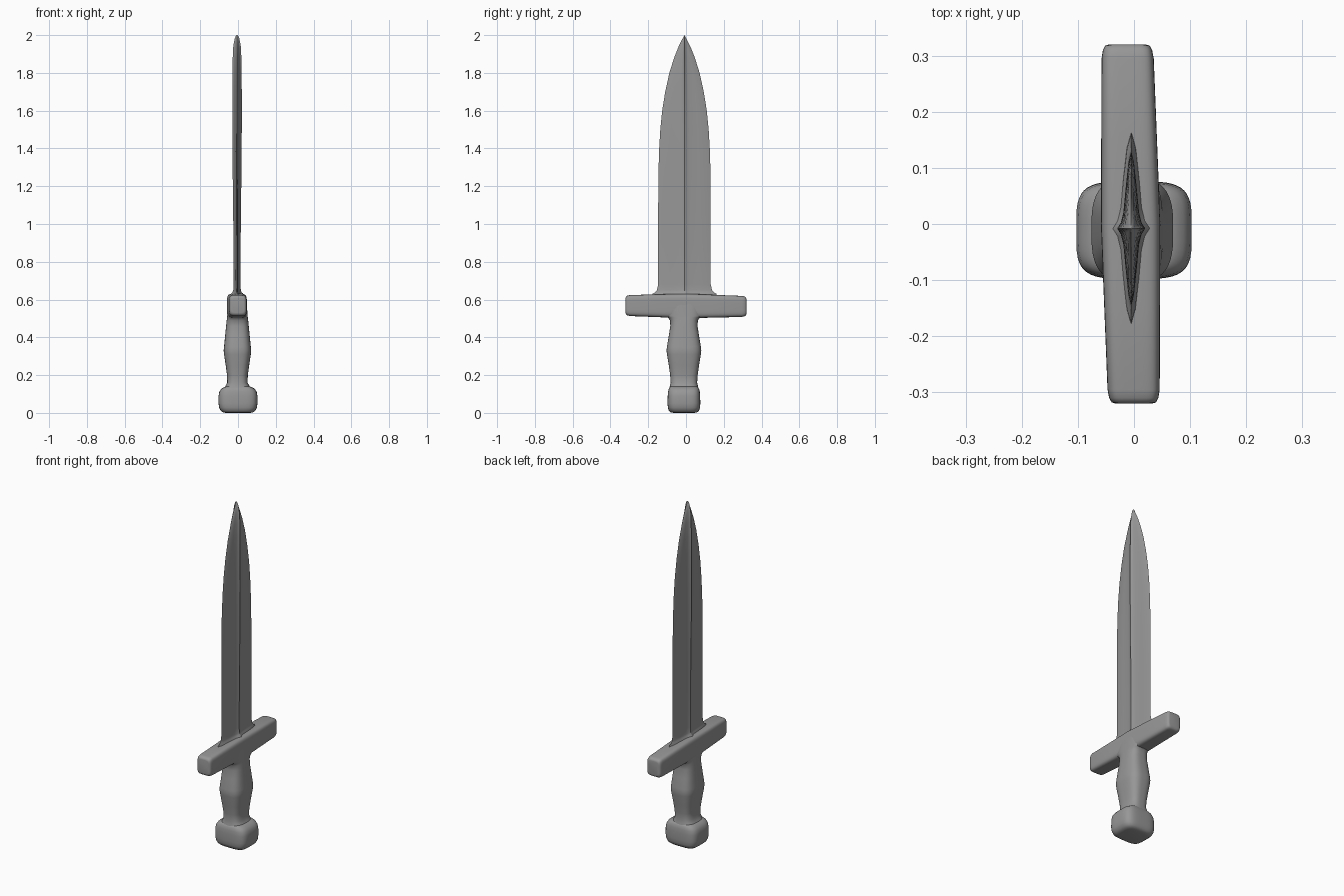
import bpy, bmesh, math

# Dark grey metal for every part
metal = bpy.data.materials.new("dark_metal")
metal.diffuse_color = (0.31, 0.31, 0.31, 1)


def rounded(cx, cy, hx, hy, power, n=48):
    """Superellipse outline as 2D points."""
    pts = []
    for i in range(n):
        a = 2 * math.pi * (i + 0.5) / n
        c, s = math.cos(a), math.sin(a)
        pts.append((cx + math.copysign(abs(c) ** (2 / power), c) * hx,
                    cy + math.copysign(abs(s) ** (2 / power), s) * hy))
    return pts


def loft(name, rings, angle=60):
    """Skin a list of 3D rings and cap both ends."""
    bm = bmesh.new()
    loops = [[bm.verts.new(p) for p in ring] for ring in rings]
    n = len(loops[0])
    for a, b in zip(loops, loops[1:]):
        for i in range(n):
            j = (i + 1) % n
            bm.faces.new((a[i], a[j], b[j], b[i]))
    bm.faces.new(loops[0])
    bm.faces.new(loops[-1])
    bmesh.ops.recalc_face_normals(bm, faces=bm.faces)
    me = bpy.data.meshes.new(name)
    bm.to_mesh(me)
    bm.free()
    me.materials.append(metal)
    ob = bpy.data.objects.new(name, me)
    bpy.context.collection.objects.link(ob)
    bpy.ops.object.select_all(action='DESELECT')
    bpy.context.view_layer.objects.active = ob
    ob.select_set(True)
    bpy.ops.object.shade_smooth_by_angle(angle=math.radians(angle))
    return ob


def loft_z(name, stations, cx, cy, power):
    rings = [[(x, y, z) for x, y in rounded(cx, cy, hx, hy, power)]
             for z, hx, hy in stations]
    return loft(name, rings)


# Pommel: rounded block
loft_z("pommel", [
    (0.0, 0.065, 0.055), (0.003, 0.080, 0.070), (0.012, 0.092, 0.080),
    (0.028, 0.100, 0.085), (0.05, 0.103, 0.087), (0.09, 0.103, 0.086),
    (0.112, 0.099, 0.084), (0.128, 0.088, 0.080), (0.137, 0.072, 0.074),
    (0.142, 0.055, 0.066)], 0.0, -0.011, 4.0)

# Grip: waisted at both ends, flaring into pommel and guard
loft_z("grip", [
    (0.12, 0.078, 0.079), (0.14, 0.065, 0.075), (0.16, 0.054, 0.070),
    (0.20, 0.055, 0.073), (0.25, 0.062, 0.080), (0.31, 0.071, 0.090),
    (0.33, 0.073, 0.092), (0.35, 0.071, 0.090), (0.41, 0.065, 0.080),
    (0.46, 0.060, 0.072), (0.49, 0.057, 0.074), (0.505, 0.055, 0.085),
    (0.515, 0.054, 0.105), (0.60, 0.048, 0.105)], -0.003, -0.011, 3.0)

# Crossguard: long rounded bar, slightly skewed along y
guard = []
for y, s in [(-0.32, 0.70), (-0.318, 0.86), (-0.31, 0.95), (-0.295, 1.0),
             (-0.15, 1.0), (0, 1.0), (0.15, 1.0), (0.295, 1.0),
             (0.31, 0.95), (0.318, 0.86), (0.32, 0.70)]:
    t = 1 - abs(y) / 0.32
    hx, hz = 0.046 + 0.007 * t, 0.055 + 0.010 * t
    guard.append([(x, y, z) for x, z in
                  rounded(-0.006 - 0.018 * y, 0.566 - 0.008 * y, hx * s, hz * s, 5.0)])
loft("crossguard", guard)

# Blade: double-edged with a narrow central ridge on each face
HALF = [(-1.0, 0.0), (-0.85, 0.22), (-0.55, 0.40), (-0.22, 0.56), (-0.08, 0.74),
        (0.0, 1.0), (0.08, 0.74), (0.22, 0.56), (0.55, 0.40), (0.85, 0.22)]
SECTION = HALF + [(-u, -t) for u, t in HALF]
blade = []
for z, w, t in [(0.60, 0.18, 0.045), (0.632, 0.168, 0.032), (0.638, 0.156, 0.024),
                (0.65, 0.146, 0.020), (0.68, 0.139, 0.018), (0.9, 0.139, 0.019),
                (1.1, 0.139, 0.021), (1.25, 0.138, 0.023), (1.38, 0.135, 0.024),
                (1.5, 0.128, 0.025), (1.6, 0.118, 0.025), (1.7, 0.102, 0.025),
                (1.8, 0.080, 0.024), (1.88, 0.055, 0.023), (1.94, 0.031, 0.020),
                (1.98, 0.011, 0.013), (1.995, 0.003, 0.007), (2.0, 0.0005, 0.002)]:
    blade.append([(-0.005 + v * t, -0.008 + u * w, z) for u, v in SECTION])
loft("blade", blade, 40)
